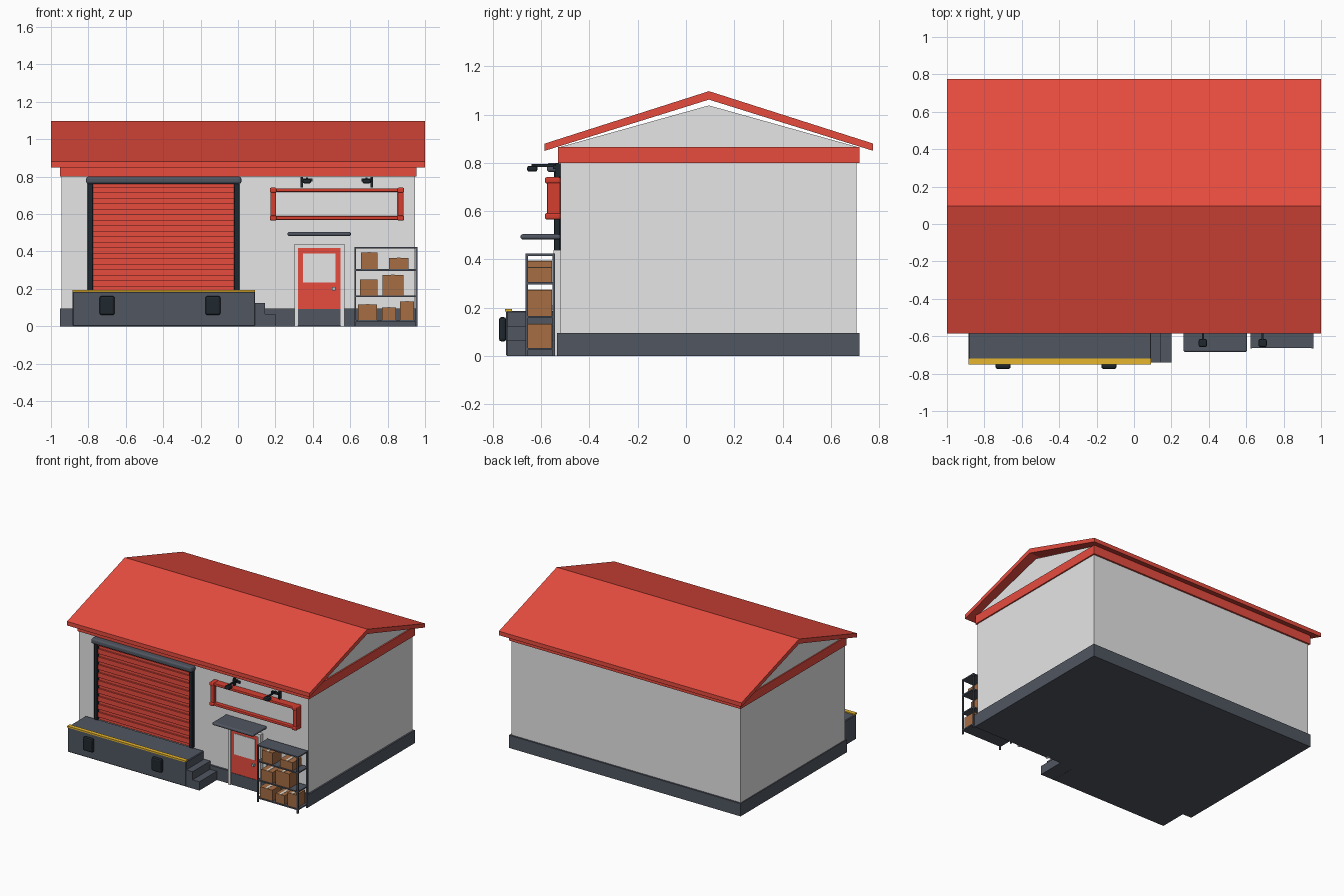
import bpy
import bmesh

old = bpy.data.objects.get("Cube")
if old:
    bpy.data.objects.remove(old)


def material(name, hex_code):
    """Flat colour material from an sRGB hex string, stored as linear values."""
    srgb = [int(hex_code[i:i + 2], 16) / 255 for i in (0, 2, 4)]
    rgba = [c / 12.92 if c < 0.04 else ((c + 0.055) / 1.055) ** 2.4 for c in srgb] + [1]
    mat = bpy.data.materials.new(name)
    mat.use_nodes = True
    mat.diffuse_color = rgba
    mat.node_tree.nodes["Principled BSDF"].inputs["Base Color"].default_value = rgba
    return mat


WALL = material("pale grey", "e6e6e6")
RED = material("warm red", "e74c3f")
SIGN_RED = material("sign red", "d63e30")
SLATE = material("slate grey", "505661")
DARK = material("near black", "20282f")
YELLOW = material("safety yellow", "e8b62e")
CARD = material("cardboard", "a66d44")
TAPE = material("packing tape", "e6dfd2")
METAL = material("brushed metal", "bcc6cd")


def finish(name, bm, mat, bevel=0, segments=1):
    bmesh.ops.recalc_face_normals(bm, faces=bm.faces)
    mesh = bpy.data.meshes.new(name)
    bm.to_mesh(mesh)
    bm.free()
    mesh.materials.append(mat)
    obj = bpy.data.objects.new(name, mesh)
    bpy.context.collection.objects.link(obj)
    if bevel:
        mod = obj.modifiers.new("soft edges", "BEVEL")
        mod.width = bevel
        mod.segments = segments
    return obj


def box(name, xs, ys, zs, mat, bevel=0, segments=1):
    """Box given by its low and high limits on each axis."""
    bm = bmesh.new()
    bmesh.ops.create_cube(bm, size=1)
    for v in bm.verts:
        v.co = [lim[0] if c < 0 else lim[1] for c, lim in zip(v.co, (xs, ys, zs))]
    return finish(name, bm, mat, bevel, segments)


def prism(name, profile, xs, mat):
    """Extrude a closed (y, z) profile along x."""
    bm = bmesh.new()
    face = bm.faces.new([bm.verts.new((xs[0], y, z)) for y, z in profile])
    new = bmesh.ops.extrude_face_region(bm, geom=[face])["geom"]
    for v in new:
        if isinstance(v, bmesh.types.BMVert):
            v.co.x = xs[1]
    return finish(name, bm, mat)


# Building shell
FRONT = -0.52
box("walls", (-0.945, 0.945), (FRONT, 0.705), (0.01, 0.85), WALL)
box("plinth", (-0.953, 0.957), (-0.535, 0.718), (0, 0.095), SLATE)
box("eave_band", (-0.953, 0.955), (-0.53, 0.718), (0.8, 0.866), RED)

# Gabled roof over a prism that closes both gable ends
RIDGE = 0.095
prism("gable", [(-0.525, 0.865), (0.713, 0.865), (RIDGE, 1.038)], (-0.945, 0.945), WALL)
prism("roof", [(-0.585, 0.85), (RIDGE, 1.062), (0.775, 0.85),
               (0.775, 0.88), (RIDGE, 1.097), (-0.585, 0.88)], (-1, 1), RED)

# Loading dock with bumpers, edge strip and steps
box("dock", (-0.885, 0.092), (-0.745, -0.53), (0, 0.187), SLATE, 0.005)
box("dock_edge", (-0.885, 0.092), (-0.75, -0.72), (0.184, 0.195), YELLOW)
for x in (-0.7, -0.134):
    box("dock_bumper", (x - 0.041, x + 0.041), (-0.775, -0.744), (0.06, 0.162), DARK, 0.012, 2)
for i, height in enumerate((0.125, 0.065)):
    x = 0.088 + 0.056 * i
    box("dock_step", (x, x + 0.056), (-0.741, -0.53), (0, height), SLATE)

# Roller shutter with shallow square ridges
SLATS = 10
RIB, BED = -0.54, -0.528
pitch = 0.59 / SLATS
profile = [(FRONT + 0.01, 0.78), (FRONT + 0.01, 0.187)]
for i in range(SLATS):
    z = 0.187 + i * pitch
    profile += [(BED, z), (BED, z + pitch * 0.4), (RIB, z + pitch * 0.4), (RIB, z + pitch)]
prism("shutter", profile, (-0.785, -0.015), RED)

# Shutter rails and roller housing
for x in (-0.805, -0.022):
    box("shutter_rail", (x, x + 0.03), (-0.547, FRONT), (0.187, 0.78), DARK, 0.003)
box("roller_housing", (-0.812, 0.018), (-0.576, FRONT), (0.762, 0.8), SLATE, 0.012, 3)

# Side door: frame, leaf, kick plate, window and handle
for x in (0.302, 0.549):
    box("door_jamb", (x, x + 0.02), (-0.549, FRONT), (0, 0.44), WALL)
box("door_lintel", (0.302, 0.569), (-0.549, FRONT), (0.418, 0.44), WALL)
box("door_leaf", (0.32, 0.551), (-0.541, FRONT), (0.003, 0.42), RED)
box("kick_plate", (0.32, 0.551), (-0.544, -0.54), (0.003, 0.092), SLATE)
box("door_window", (0.347, 0.522), (-0.544, -0.54), (0.235, 0.39), WALL)
box("door_handle", (0.503, 0.52), (-0.56, -0.54), (0.192, 0.209), METAL)

# Awning above the side door
box("awning", (0.265, 0.604), (-0.685, FRONT), (0.483, 0.505), SLATE, 0.01, 4)

# Sign board with a red frame and chunky corners
box("sign_panel", (0.19, 0.868), (-0.548, FRONT), (0.58, 0.73), WALL)
for z in (0.569, 0.718):
    box("sign_rail", (0.18, 0.878), (-0.576, FRONT), (z, z + 0.02), SIGN_RED, 0.005, 2)
    for x in (0.17, 0.852):
        box("sign_corner", (x, x + 0.036), (-0.584, FRONT), (z - 0.003, z + 0.023),
            SIGN_RED, 0.007, 3)
for x in (0.173, 0.854):
    box("sign_end", (x, x + 0.031), (-0.576, FRONT), (0.573, 0.735), SIGN_RED, 0.005, 2)

# Mirrored pair of wall lamps above the sign
for x, side in ((0.368, -1), (0.688, 1)):
    wall_x = x + side * 0.027
    box("lamp_bracket", (wall_x - 0.006, wall_x + 0.006), (-0.54, FRONT), (0.742, 0.797), DARK)
    box("lamp_crossbar", (x - 0.029, x + 0.029), (-0.55, -0.535), (0.775, 0.79), DARK)
    box("lamp_arm", (x - 0.005, x + 0.005), (-0.64, -0.535), (0.784, 0.795), DARK)
    box("lamp_head", (x - 0.022, x + 0.022), (-0.658, -0.615), (0.764, 0.788), DARK, 0.008, 2)

# Storage rack
LEFT, RIGHT, NEAR, FAR = 0.622, 0.96, -0.665, -0.543
for x in (LEFT, RIGHT - 0.01):
    for y in (NEAR, FAR - 0.01):
        box("rack_post", (x, x + 0.01), (y, y + 0.01), (0, 0.425), SLATE)
LEVELS = (0.025, 0.157, 0.297, 0.415)
for z in LEVELS:
    box("rack_shelf", (LEFT, RIGHT), (NEAR + 0.002, FAR - 0.002), (z, z + 0.009), SLATE)

# Taped cartons: left, right and height for each shelf
CARTONS = (((0.642, 0.744, 0.082), (0.77, 0.844, 0.067), (0.867, 0.942, 0.098)),
           ((0.652, 0.747, 0.083), (0.772, 0.884, 0.108)),
           ((0.657, 0.747, 0.088), (0.807, 0.912, 0.06)))
for level, row in zip(LEVELS, CARTONS):
    base = level + 0.009
    for x0, x1, h in row:
        mid = (x0 + x1) / 2
        box("carton", (x0, x1), (-0.658, -0.555), (base, base + h), CARD)
        box("carton_tape", (mid - 0.009, mid + 0.009), (-0.658, -0.555),
            (base + h, base + h + 0.002), TAPE)
